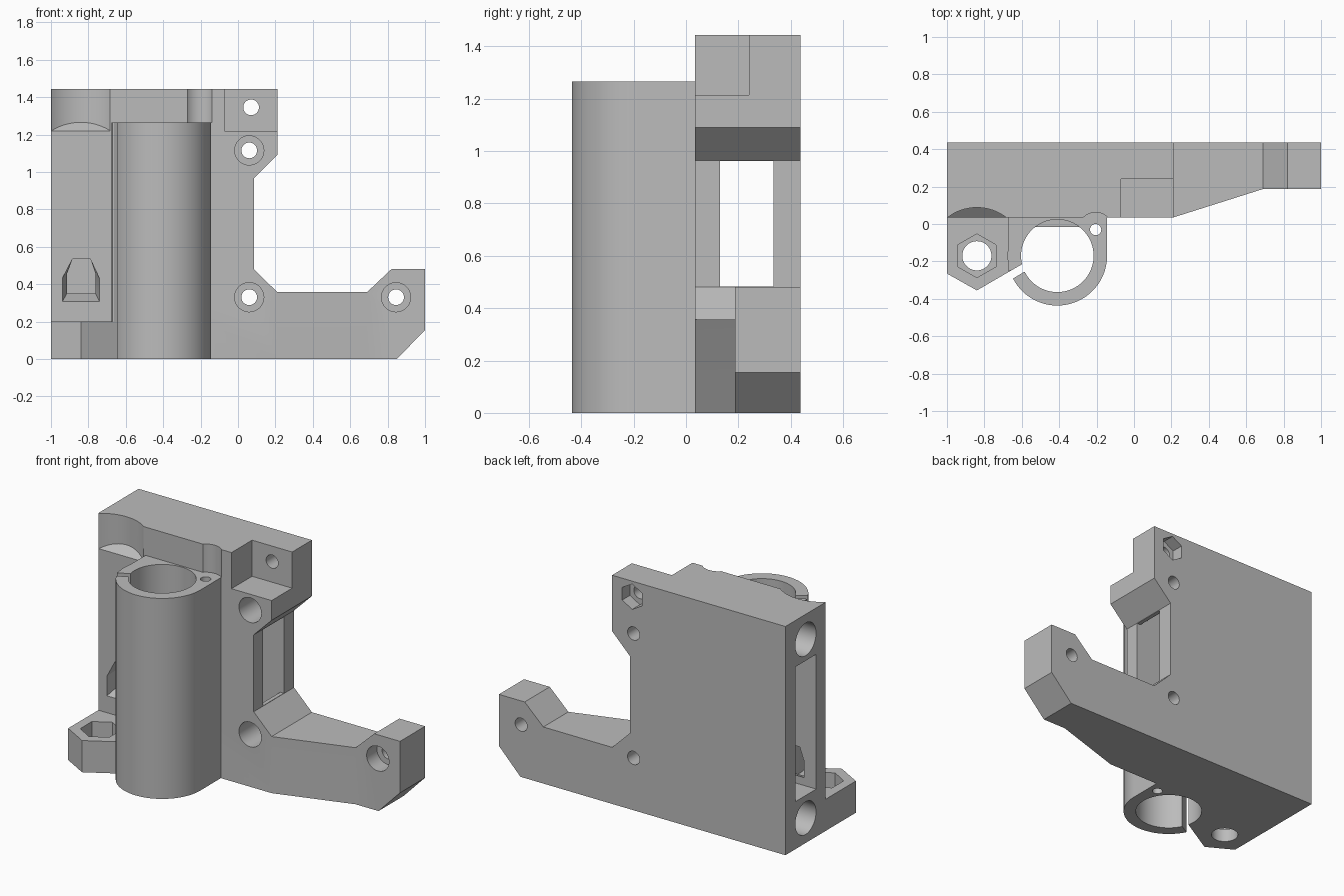
import bpy
import bmesh
import math

cube = bpy.data.objects.get("Cube")
if cube:
    bpy.data.objects.remove(cube, do_unlink=True)

GREY = (0.5, 0.5, 0.5, 1)
mat = bpy.data.materials.new("plain grey")
mat.use_nodes = True
mat.diffuse_color = GREY
mat.node_tree.nodes["Principled BSDF"].inputs["Base Color"].default_value = GREY


def circle(cx, cy, r, n=64, turn=0.0):
    return [(cx + r * math.cos(turn + math.tau * i / n),
             cy + r * math.sin(turn + math.tau * i / n)) for i in range(n)]


def rect(u0, u1, v0, v1):
    return [(u0, v0), (u1, v0), (u1, v1), (u0, v1)]


def prism(name, pts, axis, a, b, end=None):
    """Extrude a profile along an axis; 'end' gives a different far outline."""
    place = {"x": lambda u, v, w: (w, u, v),
             "y": lambda u, v, w: (u, w, v),
             "z": lambda u, v, w: (u, v, w)}[axis]
    bm = bmesh.new()
    near = [bm.verts.new(place(u, v, a)) for u, v in pts]
    far = [bm.verts.new(place(u, v, b)) for u, v in (end or pts)]
    bm.faces.new(near)
    bm.faces.new(far)
    n = len(near)
    for i in range(n):
        j = (i + 1) % n
        bm.faces.new((near[i], near[j], far[j], far[i]))
    bmesh.ops.recalc_face_normals(bm, faces=bm.faces)
    mesh = bpy.data.meshes.new(name)
    bm.to_mesh(mesh)
    bm.free()
    mesh.materials.append(mat)
    obj = bpy.data.objects.new(name, mesh)
    bpy.context.scene.collection.objects.link(obj)
    return obj


def combine(obj, tool, operation="DIFFERENCE"):
    tool.hide_render = True
    mod = obj.modifiers.new("combine", "BOOLEAN")
    mod.operation = operation
    mod.solver = "EXACT"
    mod.object = tool
    bpy.context.view_layer.objects.active = obj
    bpy.ops.object.modifier_apply(modifier=mod.name)
    bpy.data.objects.remove(tool, do_unlink=True)


def cut(obj, *args, **kw):
    combine(obj, prism("cutter", *args, **kw))


FRONT, BACK, TOP = 0.035, 0.437, 1.443
SCREW = (-0.84, -0.17)
BEARING = (-0.41, -0.17)

# Main plate with side arm
plate = prism("main_plate", [
    (-1, 0), (0.85, 0), (1, 0.155), (1, 0.48), (0.82, 0.48), (0.69, 0.357),
    (0.21, 0.357), (0.085, 0.48), (0.085, 0.965), (0.21, 1.09),
    (0.21, TOP), (-1, TOP)], "y", FRONT, BACK)

# Tapered front of the arm, and the upper corner notch
cut(plate, [(0.21, FRONT), (0.69, 0.187), (1.1, 0.187), (1.1, -0.1), (0.21, -0.1)],
    "z", -0.1, 0.7)
cut(plate, rect(-0.07, 0.3, -0.1, 0.24), "z", 1.215, 1.6)

# Belt passage and the two rod sockets
cut(plate, [(-1.1, 0.3), (-0.15, 0.3), (0.06, 0.482), (0.3, 0.482),
            (0.3, 0.963), (0.06, 0.963), (-0.15, 1.15), (-1.1, 1.15)],
    "y", 0.13, 0.335)
for z in (0.157, 1.285):
    cut(plate, circle(0.235, z, 0.103), "x", -1.1, -0.1)

# Counterbored bolt holes
for x, z in ((0.06, 1.115), (0.06, 0.33), (0.845, 0.33)):
    cut(plate, circle(x, z, 0.042, 32), "y", -0.1, 0.6)
    cut(plate, circle(x, z, 0.078, 48), "y", -0.1, 0.29)

# Tensioner hole with a nut trap at the back
cut(plate, circle(0.07, 1.345, 0.042, 32), "y", -0.1, 0.6)
cut(plate, circle(0.07, 1.345, 0.08, 6, math.pi / 6), "y", 0.36, 0.6)

# Tapered nut window into the belt passage
outer = [(-0.94, 0.305), (-0.74, 0.305), (-0.74, 0.43),
         (-0.79, 0.535), (-0.885, 0.535), (-0.94, 0.43)]
inner = [(-0.912, 0.355), (-0.765, 0.355), (-0.765, 0.46),
         (-0.79, 0.535), (-0.885, 0.535), (-0.912, 0.46)]
cut(plate, outer, "y", FRONT - 0.004, 0.14, end=inner)

# Lead screw clearance with a sloping floor
clearance = prism("cutter", circle(*SCREW, 0.258, 96), "z", 1.0, 1.6)
for v in clearance.data.vertices:
    if v.co.z < 1.3:
        v.co.z = 1.22 + (v.co.y - FRONT) * 0.85
combine(plate, clearance)

# Guide pin clearance above the bearing holder
cut(plate, circle(-0.205, -0.03, 0.092, 64), "z", 1.265, 1.6)

# Bearing holder with bore, slit and pin hole
holder = prism("bearing_holder", circle(*BEARING, 0.266, 128), "z", 0, 1.265)
combine(holder, prism("back_block", rect(-0.67, -0.144, -0.17, 0.1),
                      "z", 0, 1.265), "UNION")
combine(holder, prism("clamp_lip", rect(-0.67, -0.45, -0.25, -0.1),
                      "z", 0, 1.265), "UNION")
cut(holder, circle(*BEARING, 0.194, 128), "z", -0.1, 1.4)
cut(holder, [(-0.74, -0.296), (-0.53, -0.176), (-0.51, -0.21), (-0.72, -0.335)],
    "z", -0.1, 1.4)
cut(holder, circle(-0.205, -0.03, 0.03, 32), "z", -0.1, 1.4)

# Small stop inside the bore
prism("bearing_stop", rect(-0.53, -0.29, -0.015, 0.05), "z", 0.6, 0.66)

# Lead screw nut foot
foot = prism("nut_foot", [(-1, 0.06), (-1, -0.265), (-0.84, -0.355),
                          (-0.64, -0.239), (-0.64, 0.06)], "z", 0, 0.2)
cut(foot, circle(*SCREW, 0.078, 48), "z", -0.1, 0.4)
cut(foot, circle(*SCREW, 0.117, 6, math.pi / 6), "z", 0.08, 0.4)

# Smooth round walls, crisp edges
for obj in (plate, holder, foot):
    bpy.ops.object.select_all(action="DESELECT")
    obj.select_set(True)
    bpy.context.view_layer.objects.active = obj
    bpy.ops.object.shade_smooth_by_angle(angle=math.radians(25))
